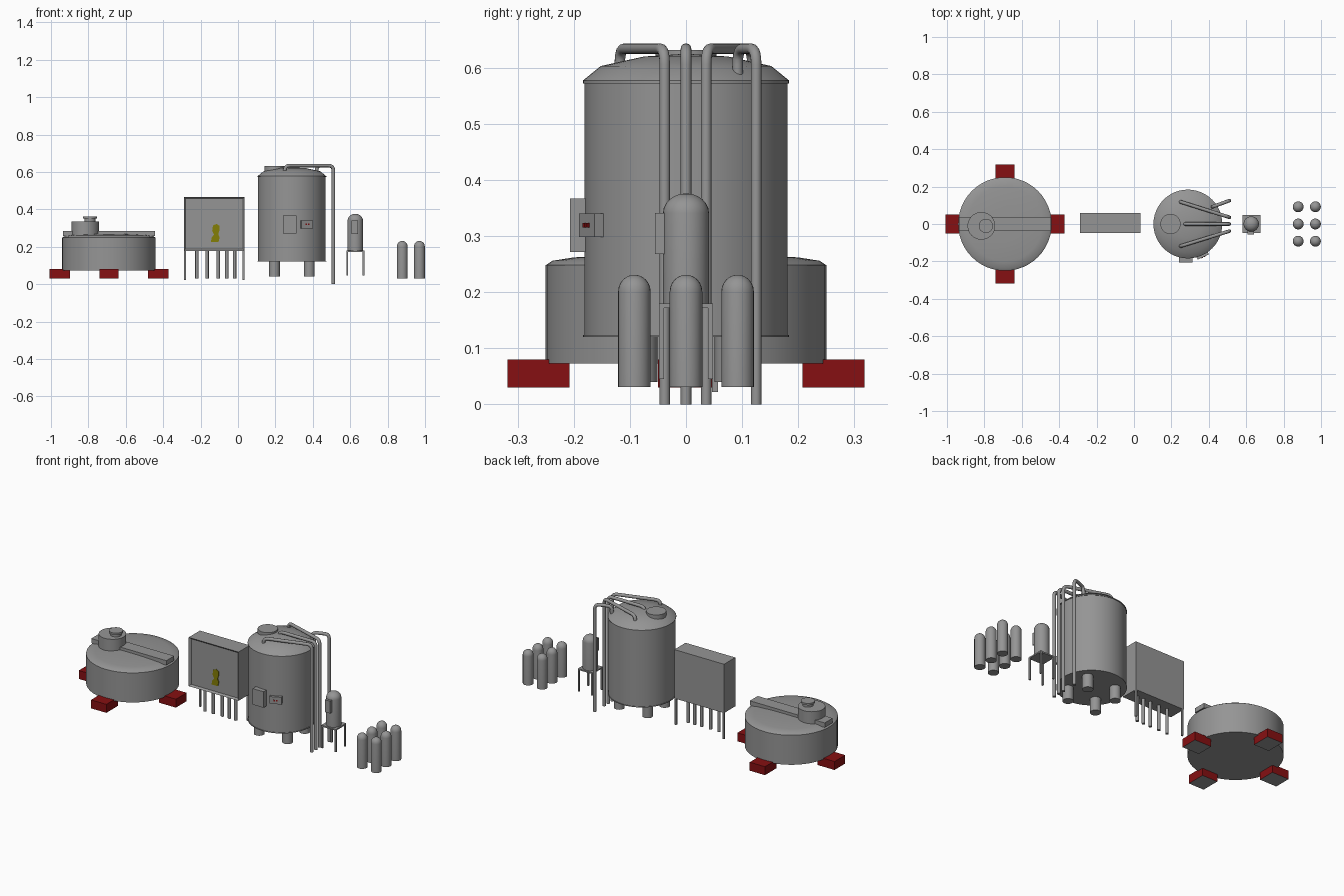
import bpy, bmesh, math
from mathutils import Vector, Matrix

if "Cube" in bpy.data.objects:
    bpy.data.objects.remove(bpy.data.objects["Cube"])


def mat(name, c):
    m = bpy.data.materials.new(name)
    m.diffuse_color = (*c, 1)
    m.use_nodes = True
    m.node_tree.nodes["Principled BSDF"].inputs["Base Color"].default_value = m.diffuse_color
    return m


GREY = mat("metal_grey", (0.3, 0.3, 0.3))
RED = mat("foot_red", (0.24, 0.005, 0.006))
YELLOW = mat("warning_yellow", (0.23, 0.21, 0.002))


def finish(name, bm, mats, smooth=False):
    bmesh.ops.recalc_face_normals(bm, faces=bm.faces)
    me = bpy.data.meshes.new(name)
    bm.to_mesh(me)
    bm.free()
    for m in mats:
        me.materials.append(m)
    ob = bpy.data.objects.new(name, me)
    bpy.context.collection.objects.link(ob)
    if smooth:
        bpy.ops.object.select_all(action='DESELECT')
        ob.select_set(True)
        bpy.context.view_layer.objects.active = ob
        bpy.ops.object.shade_smooth_by_angle(angle=math.radians(35))
    return ob


def box(name, x0, x1, y0, y1, z0, z1, m=GREY):
    bm = bmesh.new()
    bmesh.ops.create_cube(bm, size=1)
    for v in bm.verts:
        v.co = Vector(((x0 + x1) / 2 + v.co.x * (x1 - x0),
                       (y0 + y1) / 2 + v.co.y * (y1 - y0),
                       (z0 + z1) / 2 + v.co.z * (z1 - z0)))
    return finish(name, bm, [m])


def lathe(name, x, y, profile, seg=32):
    """Spin (radius, z) points around a vertical axis at x, y."""
    bm = bmesh.new()
    vs = [bm.verts.new((r, 0, z)) for r, z in profile]
    es = [bm.edges.new(p) for p in zip(vs, vs[1:])]
    bmesh.ops.spin(bm, geom=vs + es, cent=(0, 0, 0), axis=(0, 0, 1),
                   angle=2 * math.pi, steps=seg, use_duplicate=False)
    bmesh.ops.remove_doubles(bm, verts=bm.verts, dist=1e-5)
    bmesh.ops.translate(bm, verts=bm.verts, vec=(x, y, 0))
    return finish(name, bm, [GREY], True)


def rod(name, x, y, r, z0, z1, seg=16):
    return lathe(name, x, y, [(0, z0), (r, z0), (r, z1), (0, z1)], seg)


def domed(r, z0, z1, h, n=6):
    """Profile of a flat-bottomed bottle with an elliptical top of height h."""
    arc = [(r * math.cos(i * math.pi / 2 / n), z1 - h + h * math.sin(i * math.pi / 2 / n))
           for i in range(n)]
    return [(0, z0), (r, z0)] + arc + [(0, z1)]


def pipe(name, pts, r=0.0095, bend=0.028):
    """Tube along pts with rounded corners."""
    p = [Vector(q) for q in pts]
    path = [p[0]]
    for a, b, c in zip(p, p[1:], p[2:]):
        k = min(bend, (a - b).length * 0.8, (c - b).length * 0.8)
        s, e = b + (a - b).normalized() * k, b + (c - b).normalized() * k
        for i in range(6):
            t = i / 5
            path.append(s * (1 - t) ** 2 + b * 2 * t * (1 - t) + e * t * t)
    path.append(p[-1])
    bm = bmesh.new()
    side = (p[2] - p[1]).cross(Vector((0, 0, 1))).normalized()
    rings = []
    for i, q in enumerate(path):
        d = (path[min(i + 1, len(path) - 1)] - path[max(i - 1, 0)]).normalized()
        up = d.cross(side).normalized()
        rings.append([bm.verts.new(q + r * (math.cos(a) * side + math.sin(a) * up))
                      for a in [j * math.pi / 6 for j in range(12)]])
    for a, b in zip(rings, rings[1:]):
        for j in range(12):
            bm.faces.new((a[j], a[(j + 1) % 12], b[(j + 1) % 12], b[j]))
    bm.faces.new(rings[0])
    bm.faces.new(rings[-1])
    return finish(name, bm, [GREY], True)


# Low round vat with its bridge beam and motor
VX = -0.69
lathe("low_vat", VX, 0, [(0, 0.073), (0.25, 0.073), (0.25, 0.248), (0.238, 0.256),
                         (0.2, 0.262), (0.1, 0.267), (0, 0.268)], 48)
box("vat_beam", -0.935, -0.444, -0.037, 0.037, 0.257, 0.284)
rod("vat_motor", -0.816, -0.01, 0.074, 0.26, 0.335, 32)
lathe("motor_cap", -0.792, -0.01, [(0, 0.33), (0.03, 0.33), (0.03, 0.35), (0.038, 0.35),
                                   (0.038, 0.361), (0, 0.361)], 24)

# Four red feet with grey undersides
for i in range(4):
    foot = box("vat_foot", 0.208, 0.318, -0.05, 0.05, 0.03, 0.08, RED)
    foot.data.materials.append(GREY)
    foot.data.transform(Matrix.Translation((VX, 0, 0)) @ Matrix.Rotation(i * math.pi / 2, 4, 'Z'))
    for f in foot.data.polygons:
        f.material_index = 1 if f.normal.z < -0.5 else 0

# Control cabinet: box with an inset, recessed front
cab = box("cabinet", -0.29, 0.036, -0.047, 0.058, 0.178, 0.467)
bm = bmesh.new()
bm.from_mesh(cab.data)
front = [f for f in bm.faces if f.normal.y < -0.5]
bmesh.ops.inset_region(bm, faces=front, thickness=0.014)
bmesh.ops.translate(bm, verts=front[0].verts, vec=(0, 0.01, 0))
bm.to_mesh(cab.data)
bm.free()

# Yellow warning patch on the cabinet
bm = bmesh.new()
pts = [(-0.144, 0.225), (-0.104, 0.225), (-0.098, 0.25), (-0.106, 0.268), (-0.1, 0.285),
       (-0.1, 0.312), (-0.114, 0.322), (-0.134, 0.314), (-0.138, 0.285), (-0.128, 0.265),
       (-0.142, 0.248)]
face = bm.faces.new([bm.verts.new((x, -0.041, z)) for x, z in pts])
ext = bmesh.ops.extrude_face_region(bm, geom=[face])
bmesh.ops.translate(bm, vec=(0, 0.006, 0),
                    verts=[v for v in ext["geom"] if isinstance(v, bmesh.types.BMVert)])
finish("warning_patch", bm, [YELLOW])

# Cabinet legs and conduits
for x in (-0.284, 0.03):
    box("cabinet_leg", x - 0.005, x + 0.005, 0.046, 0.057, 0.022, 0.18)
for x in (-0.22, -0.165, -0.106, -0.06, -0.018):
    rod("cabinet_conduit", x, 0.005, 0.009, 0.03, 0.18, 12)

# Tall tank with hatch and four legs
TX = 0.288
lathe("tall_tank", TX, 0, [(0, 0.12), (0.184, 0.12), (0.184, 0.124), (0.181, 0.124),
                           (0.181, 0.572), (0.184, 0.572), (0.184, 0.577), (0.152, 0.603),
                           (0.075, 0.62), (0, 0.625)], 48)
rod("tank_hatch", 0.195, 0, 0.054, 0.59, 0.632, 32)
for sx in (-1, 1):
    for sy in (-1, 1):
        rod("tank_leg", TX + sx * 0.093, sy * 0.08, 0.029, 0.04, 0.125, 20)

# Boxes on the tank front, the second turned to follow the wall
box("tank_panel", 0.24, 0.312, -0.207, -0.165, 0.272, 0.367)
turn = Matrix.Translation((TX, 0, 0)) @ Matrix.Rotation(math.radians(25), 4, 'Z')
box("gauge_box", -0.033, 0.033, -0.195, -0.165, 0.298, 0.34).data.transform(turn)
for x in (-0.007, 0.007):
    box("gauge_light", x - 0.004, x + 0.004, -0.198, -0.194, 0.315, 0.323, RED).data.transform(turn)

# Bent pipes running from the dome to the floor
for a, b in (((0.25, -0.118), (0.51, -0.038)), ((0.27, 0), (0.51, 0)),
             ((0.25, 0.118), (0.51, 0.036)), ((0.42, 0.092), (0.51, 0.125))):
    pipe("tank_pipe", [(*a, 0.588), (*a, 0.634), (*b, 0.634), (*b, 0)])

# Small tank on a stand
SX = 0.627
lathe("small_tank", SX, 0, domed(0.041, 0.178, 0.376, 0.035), 32)
box("small_tank_panel", 0.607, 0.642, -0.055, -0.03, 0.268, 0.341)
box("stand_top", SX - 0.048, SX + 0.048, -0.048, 0.048, 0.172, 0.18)
for sx in (-1, 1):
    for sy in (-1, 1):
        x, y = SX + sx * 0.0435, sy * 0.0435
        box("stand_leg", x - 0.0045, x + 0.0045, y - 0.0045, y + 0.0045, 0.045, 0.175)

# Six gas bottles
for x in (0.878, 0.97):
    for y in (-0.092, 0, 0.092):
        lathe("gas_bottle", x, y, domed(0.029, 0.031, 0.231, 0.03), 24)
